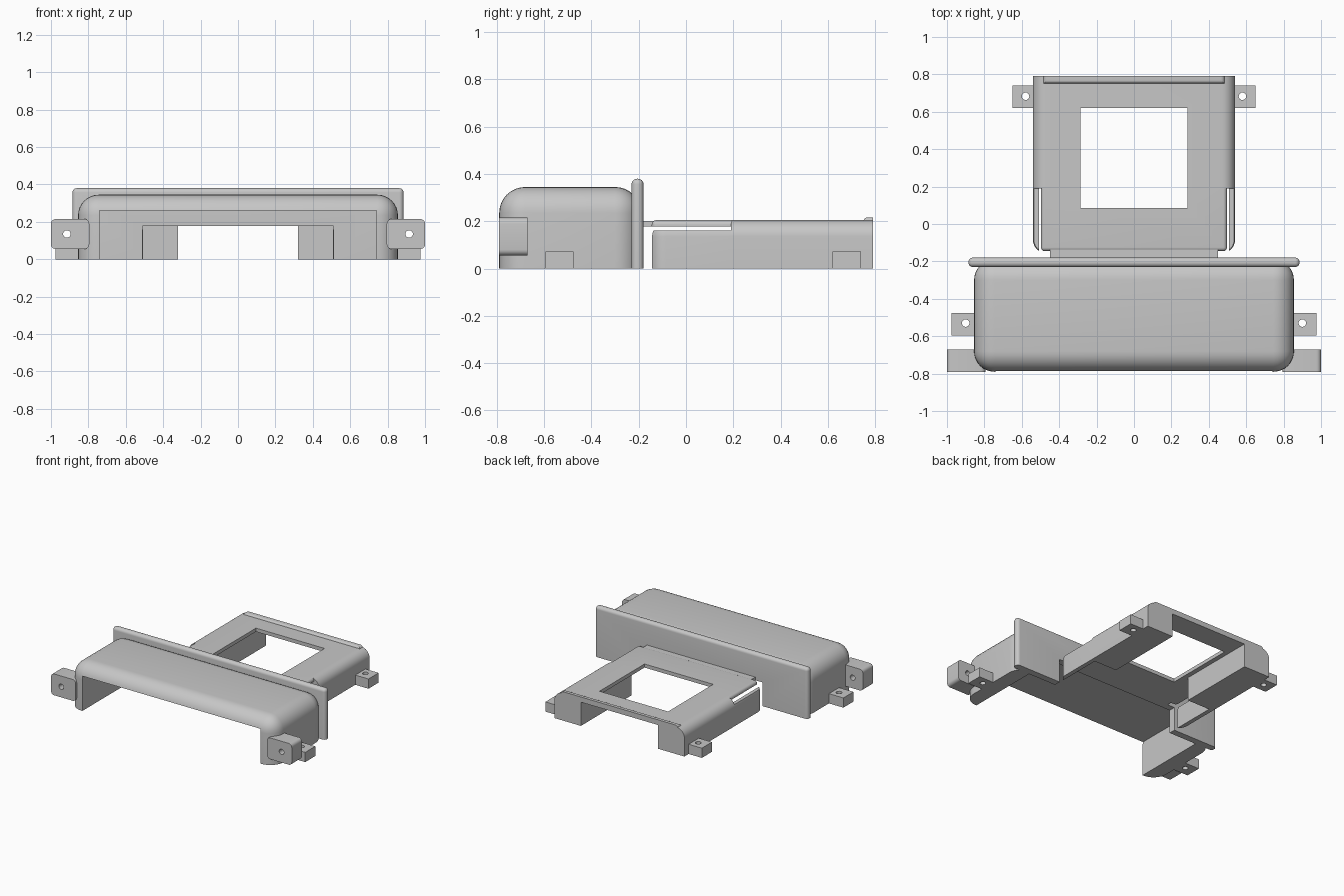
import bpy, bmesh, math
from mathutils import Matrix, Vector

if "Cube" in bpy.data.objects:
    bpy.data.objects.remove(bpy.data.objects["Cube"])

grey = bpy.data.materials.new("plain grey")
grey.use_nodes = True
grey.diffuse_color = (0.57, 0.57, 0.57, 1)
grey.node_tree.nodes["Principled BSDF"].inputs["Base Color"].default_value = (0.57, 0.57, 0.57, 1)


def finish(name, bm):
    mesh = bpy.data.meshes.new(name)
    bm.to_mesh(mesh)
    bm.free()
    mesh.materials.append(grey)
    obj = bpy.data.objects.new(name, mesh)
    bpy.context.collection.objects.link(obj)
    return obj


def box(name, x, y, z, radius=0, rounded=lambda mid: True, segments=8):
    """Box from ranges; edges whose normalised midpoint passes the rule are rounded."""
    lo, hi = (Vector(v) for v in zip(x, y, z))
    centre, size = (lo + hi) / 2, hi - lo
    bm = bmesh.new()
    bmesh.ops.create_cube(bm, size=2)
    edges = [e for e in bm.edges if rounded((e.verts[0].co + e.verts[1].co) / 2)]
    for v in bm.verts:
        v.co = centre + v.co * size / 2
    if radius:
        bmesh.ops.bevel(bm, geom=edges, offset=radius, segments=segments,
                        profile=0.5, affect='EDGES', clamp_overlap=True)
    return finish(name, bm)


def extrude_y(name, outline, y0, y1):
    """Prism along y from an outline of (x, z) points."""
    bm = bmesh.new()
    face = bm.faces.new([bm.verts.new((x, y0, z)) for x, z in outline])
    result = bmesh.ops.extrude_face_region(bm, geom=[face])
    moved = [v for v in result["geom"] if isinstance(v, bmesh.types.BMVert)]
    bmesh.ops.translate(bm, verts=moved, vec=(0, y1 - y0, 0))
    bmesh.ops.recalc_face_normals(bm, faces=bm.faces)
    return finish(name, bm)


def trim(obj, point, normal):
    """Slice off everything on the normal's side of a plane and cap the slice."""
    bm = bmesh.new()
    bm.from_mesh(obj.data)
    result = bmesh.ops.bisect_plane(bm, geom=bm.verts[:] + bm.edges[:] + bm.faces[:],
                                    plane_co=point, plane_no=normal, clear_outer=True)
    rim = [e for e in result["geom_cut"] if isinstance(e, bmesh.types.BMEdge)]
    bmesh.ops.edgeloop_fill(bm, edges=rim)
    bmesh.ops.recalc_face_normals(bm, faces=bm.faces)
    bm.to_mesh(obj.data)
    bm.free()


def drill(centre, axis):
    bm = bmesh.new()
    turn = Matrix.Rotation(math.pi / 2, 4, 'X') if axis == 'Y' else Matrix()
    bmesh.ops.create_cone(bm, cap_ends=True, segments=24, radius1=0.02, radius2=0.02,
                          depth=0.4, matrix=Matrix.Translation(centre) @ turn)
    return finish("drill", bm)


def cut(obj, cutter):
    bpy.context.view_layer.objects.active = obj
    cutter.hide_render = True
    mod = obj.modifiers.new("cut", 'BOOLEAN')
    mod.operation, mod.solver, mod.object = 'DIFFERENCE', 'EXACT', cutter
    bpy.ops.object.modifier_apply(modifier=mod.name)
    bpy.data.objects.remove(cutter)
    return obj


def span(side, a, b):
    return tuple(sorted((side * a, side * b)))


above_floor = lambda m: m.z > -0.5
all_but_back = lambda m: m.z > -0.5 and m.y < 0.5
parts = []

# Wide front hood, open at the front and underneath
hood = box("front_hood", (-0.855, 0.855), (-0.79, -0.19), (0, 0.345), 0.11, above_floor)
parts.append(cut(hood, box("void", (-0.74, 0.74), (-1, -0.1), (-0.1, 0.26))))

# Upright flange behind the hood
flange = box("flange", (-0.885, 0.885), (-0.23, -0.18), (0, 0.38), 0.023, above_floor, 6)
parts.append(cut(flange, box("void", (-0.51, 0.51), (-0.4, 0), (-0.1, 0.178))))

# Rear frame: arch with two solid legs and rounded shoulders
R = 0.07
shoulder = [(0.54 - R + R * math.cos(a), 0.205 - R + R * math.sin(a))
            for a in (math.pi / 2 * i / 8 for i in range(9))]
half = [(0.32, 0.178), (0.32, 0), (0.54, 0)] + shoulder
arch = extrude_y("rear_frame", half + [(-x, z) for x, z in reversed(half)], 0.19, 0.79)

# Roof reaching forward from the arch; one window runs through both
roof = box("front_roof", (-0.497, 0.497), (-0.145, 0.19), (0.178, 0.205), 0.02, all_but_back)
for part in (arch, roof):
    parts.append(cut(part, box("void", (-0.285, 0.285), (0.085, 0.62), (0.1, 0.3))))

# Tongue joining roof and flange, and raised lip at the back
parts.append(box("tongue", (-0.45, 0.45), (-0.2, -0.05), (0.178, 0.202)))
parts.append(box("back_lip", (-0.485, 0.485), (0.75, 0.79), (0.185, 0.217), 0.02,
                 lambda m: m.z > 0.5 and m.y < 0.5, 5))

for s, side in ((1, "left"), (-1, "right")):
    # Thin side skirt below the roof, separated from it by a slit
    skirt = box(side + "_skirt", span(s, 0.3, 0.54), (-0.155, 0.19), (0, 0.205), R, all_but_back)
    trim(skirt, (s * 0.508, 0, 0), (-s, 0, 0))
    trim(skirt, (0, 0, 0.16), (0, 0, 1))
    parts.append(skirt)

    # Mounting tabs with screw holes
    ear = box(side + "_front_ear", span(s, 0.795, 1), (-0.79, -0.67), (0.055, 0.215), 0.025,
              lambda m: abs(m.y) < 0.5, 5)
    parts.append(cut(ear, drill((s * 0.915, -0.73, 0.135), 'Y')))
    foot = box(side + "_hood_tab", span(s, 0.84, 0.975), (-0.595, -0.475), (0, 0.073))
    parts.append(cut(foot, drill((s * 0.9, -0.53, 0.03), 'Z')))
    foot = box(side + "_rear_tab", span(s, 0.53, 0.65), (0.62, 0.74), (0, 0.073))
    parts.append(cut(foot, drill((s * 0.58, 0.683, 0.03), 'Z')))

# Smooth the curves, keep the corners crisp
bpy.ops.object.select_all(action='DESELECT')
for obj in parts:
    obj.select_set(True)
bpy.context.view_layer.objects.active = parts[0]
bpy.ops.object.shade_smooth_by_angle(angle=math.radians(30))
